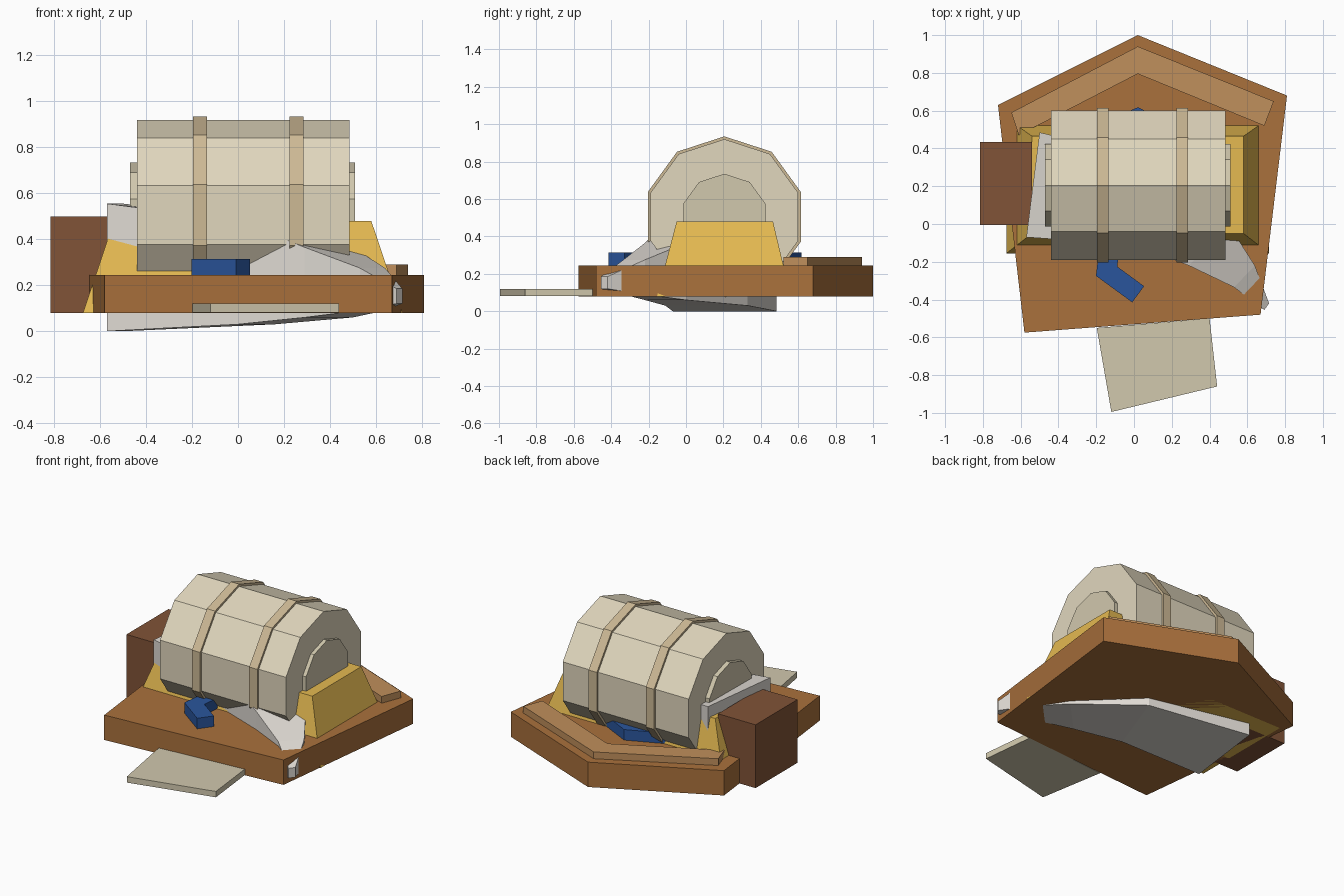
import bpy, bmesh, math
from mathutils import Vector

if "Cube" in bpy.data.objects:
    bpy.data.objects.remove(bpy.data.objects["Cube"])


def colour(name, r, g, b):
    m = bpy.data.materials.new(name)
    m.diffuse_color = tuple((c / 255) ** 2.2 for c in (r, g, b)) + (1,)
    m.use_nodes = True
    m.node_tree.nodes["Principled BSDF"].inputs["Base Color"].default_value = m.diffuse_color
    return m


WOOD = colour("wood", 168, 112, 62)
TRIM = colour("light_wood", 190, 142, 92)
DARK = colour("dark_wood", 128, 84, 58)
GOLD = colour("gold", 228, 184, 82)
CREAM = colour("cream", 224, 214, 188)
TAN = colour("tan", 204, 184, 148)
PALE = colour("pale_tan", 208, 199, 172)
BLUE = colour("blue", 46, 86, 155)
IVORY = colour("ivory", 222, 217, 210)


def loft(name, rings, mat):
    """Join matching rings of points into a closed, flat-faced solid."""
    bm = bmesh.new()
    loops = [[bm.verts.new(p) for p in ring] for ring in rings]
    n = len(loops[0])
    for a, b in zip(loops, loops[1:]):
        for i in range(n):
            j = (i + 1) % n
            bm.faces.new((a[i], a[j], b[j], b[i]))
    bm.faces.new(loops[0][::-1])
    bm.faces.new(loops[-1])
    bmesh.ops.recalc_face_normals(bm, faces=bm.faces)
    me = bpy.data.meshes.new(name)
    bm.to_mesh(me)
    bm.free()
    me.materials.append(mat)
    ob = bpy.data.objects.new(name, me)
    bpy.context.collection.objects.link(ob)
    return ob


def slab(name, outline, z0, z1, mat):
    return loft(name, [[(x, y, z) for x, y in outline] for z in (z0, z1)], mat)


def rect(x0, x1, y0, y1, z):
    return [(x0, y0, z), (x1, y0, z), (x1, y1, z), (x0, y1, z)]


def drum(name, x0, x1, r, mat):
    """Ten-sided drum along x, one corner pointing up."""
    angles = [math.radians(90 + 36 * i) for i in range(10)]
    return loft(name, [[(x, 0.205 + r * math.cos(a), 0.505 + r * math.sin(a))
                        for a in angles] for x in (x0, x1)], mat)


def ribbon(path, half):
    """Outline of a strip of constant width with mitred bends."""
    pts = [Vector(p) for p in path]
    left, right = [], []
    for i, p in enumerate(pts):
        d0 = (p - pts[max(i - 1, 0)]).normalized()
        d1 = (pts[min(i + 1, len(pts) - 1)] - p).normalized()
        n = Vector((-(d0 + d1).y, (d0 + d1).x)).normalized()
        d = d1 if d1.length else d0
        off = n * half / max(n.dot(Vector((-d.y, d.x))), 0.5)
        left.append(tuple(p + off))
        right.append(tuple(p - off))
    return left + right[::-1]


# Five-sided base and the bent trim on its rear edge
slab("base", [(0.02, 1.0), (0.81, 0.68), (0.67, -0.48), (-0.58, -0.575), (-0.72, 0.63)],
     0.08, 0.245, WOOD)
slab("rear_trim", [(-0.65, 0.59), (0.02, 0.94), (0.74, 0.65),
                   (0.69, 0.52), (0.02, 0.795), (-0.61, 0.47)], 0.245, 0.29, TRIM)

# Tapered cradle holding the barrel
loft("cradle", [rect(-0.675, 0.715, -0.155, 0.56, 0.08),
                rect(-0.54, 0.58, -0.05, 0.465, 0.48)], GOLD)

# Barrel, end caps and hoops
drum("barrel", -0.44, 0.485, 0.415, CREAM)
drum("left_cap", -0.47, -0.43, 0.23, PALE)
drum("right_cap", 0.475, 0.51, 0.23, PALE)
for side, x in (("left", -0.165), ("right", 0.255)):
    drum(side + "_hoop", x - 0.03, x + 0.03, 0.43, TAN)

# Side box and loose front board
loft("side_box", [rect(-0.815, -0.54, -0.005, 0.435, z) for z in (0.08, 0.5)], DARK)
slab("front_board", [(-0.12, -0.995), (0.44, -0.86), (0.40, -0.50), (-0.197, -0.55)],
     0.081, 0.12, PALE)

# Blue strip winding under the barrel
slab("blue_strip", ribbon([(0.022, -0.372), (-0.145, -0.25), (-0.115, 0.0), (-0.32, 0.3),
                           (-0.28, 0.43), (0.02, 0.56), (0.3, 0.42)], 0.053),
     0.245, 0.315, BLUE)

# Curved tapering horn: back edge, front edge, low and high z per section
horn = [((-0.50, 0.485), (-0.57, -0.07), 0.0, 0.555),
        ((0.16, 0.33), (0.0, -0.11), 0.03, 0.48),
        ((0.50, 0.0), (0.29, -0.22), 0.06, 0.365),
        ((0.64, -0.22), (0.53, -0.335), 0.09, 0.275),
        ((0.715, -0.42), (0.69, -0.455), 0.12, 0.185)]
loft("horn", [[(*b, lo), (*f, lo), (*f, hi), (*b, hi)] for b, f, lo, hi in horn], IVORY)
